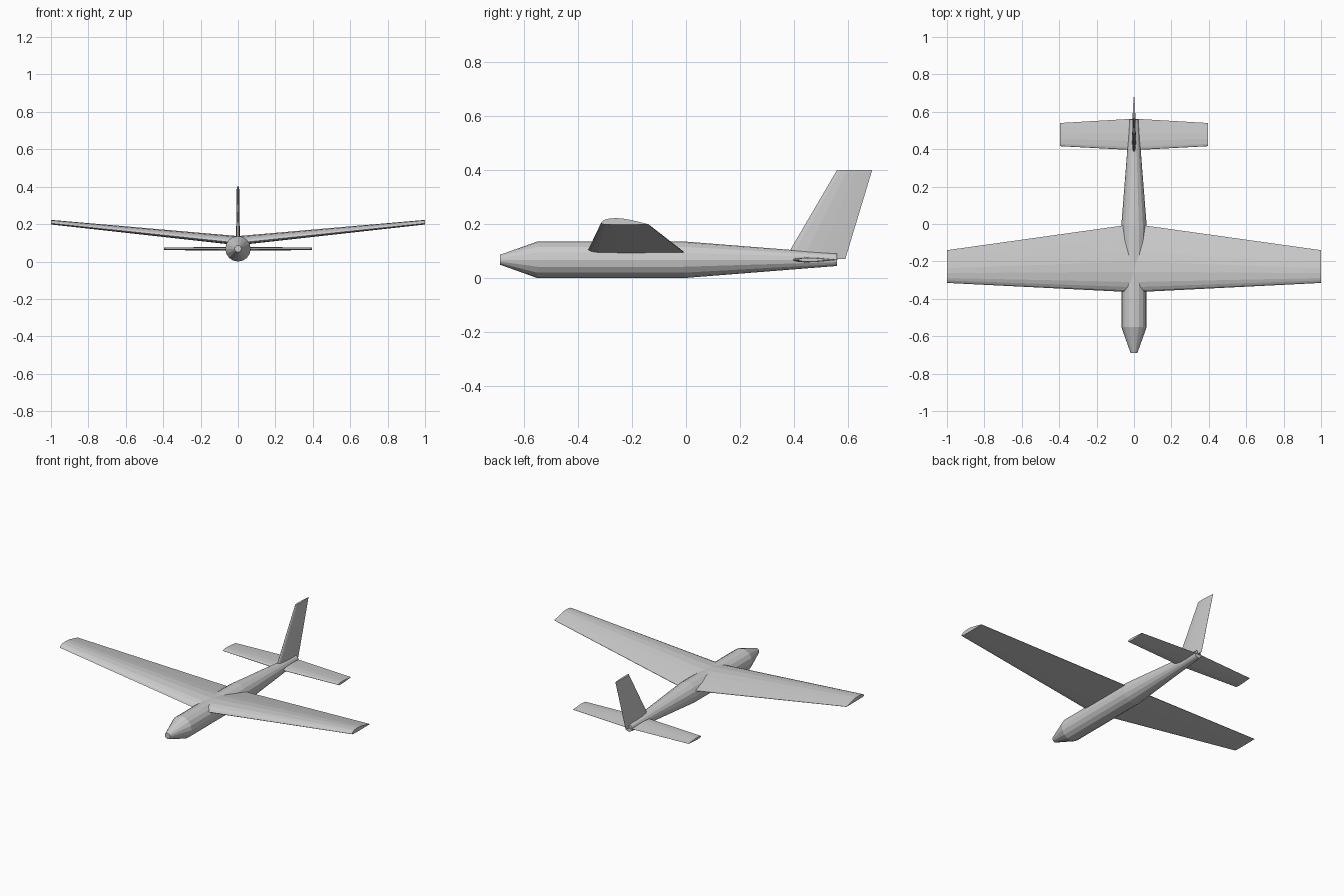
import bpy, bmesh
from math import sin, cos, pi

if "Cube" in bpy.data.objects:
    bpy.data.objects.remove(bpy.data.objects["Cube"])


def loft(name, sections):
    """Skin a list of equal-length closed rings and cap both ends."""
    bm = bmesh.new()
    rings = [[bm.verts.new(p) for p in s] for s in sections]
    n = len(rings[0])
    for a, b in zip(rings, rings[1:]):
        for i in range(n):
            j = (i + 1) % n
            bm.faces.new((a[i], a[j], b[j], b[i]))
    bm.faces.new(rings[0])
    bm.faces.new(rings[-1])
    bmesh.ops.recalc_face_normals(bm, faces=bm.faces)
    me = bpy.data.meshes.new(name)
    bm.to_mesh(me)
    bm.free()
    ob = bpy.data.objects.new(name, me)
    bpy.context.collection.objects.link(ob)
    return ob


# Airfoils as (chord fraction, thickness fraction)
CAMBERED = [(0, 0.035), (0.025, 0.07), (0.075, 0.1), (0.15, 0.125), (0.3, 0.14),
            (0.45, 0.132), (0.6, 0.105), (0.8, 0.06), (1, 0.012), (1, 0.004),
            (0.6, 0.0), (0.3, 0.0), (0.1, 0.004), (0.03, 0.015)]
HALF = [(0.03, 0.24), (0.1, 0.39), (0.3, 0.5), (0.55, 0.4), (0.8, 0.2)]
SYMMETRIC = ([(0, 0)] + HALF + [(1, 0.02), (1, -0.02)]
             + [(u, -v) for u, v in reversed(HALF)])


def flat_section(foil, x, y0, y1, z, t):
    return [(x, y0 + u * (y1 - y0), z + v * t) for u, v in foil]


def upright_section(z, y0, y1, t):
    return [(v * t, y0 + u * (y1 - y0), z) for u, v in SYMMETRIC]


# Fuselage: 16-sided tapered tube
N, ZC = 16, 0.07
loft("fuselage", [
    [(r * cos(2 * pi * i / N), y, ZC + r * sin(2 * pi * i / N)) for i in range(N)]
    for y, r in [(-0.69, 0.018), (-0.55, 0.068), (-0.01, 0.068), (0.56, 0.023)]])

# Main wing: tapered, with dihedral
tip, root = (-0.315, -0.14, 0.2, 0.175), (-0.365, 0.0, 0.089, 0.35)
loft("wing", [flat_section(CAMBERED, x, *s)
              for x, s in [(-1, tip), (0, root), (1, tip)]])

# Horizontal stabilizer
tip, root = (0.416, 0.54, 0.07, 0.014), (0.395, 0.563, 0.07, 0.02)
loft("stabilizer", [flat_section(SYMMETRIC, x, *s)
                    for x, s in [(-0.395, tip), (0, root), (0.395, tip)]])

# Swept vertical fin
loft("fin", [upright_section(0.072, 0.366, 0.59, 0.022),
             upright_section(0.403, 0.56, 0.69, 0.013)])

# Rest the model on z = 0
for ob in bpy.data.objects:
    ob.location.z = -0.002
